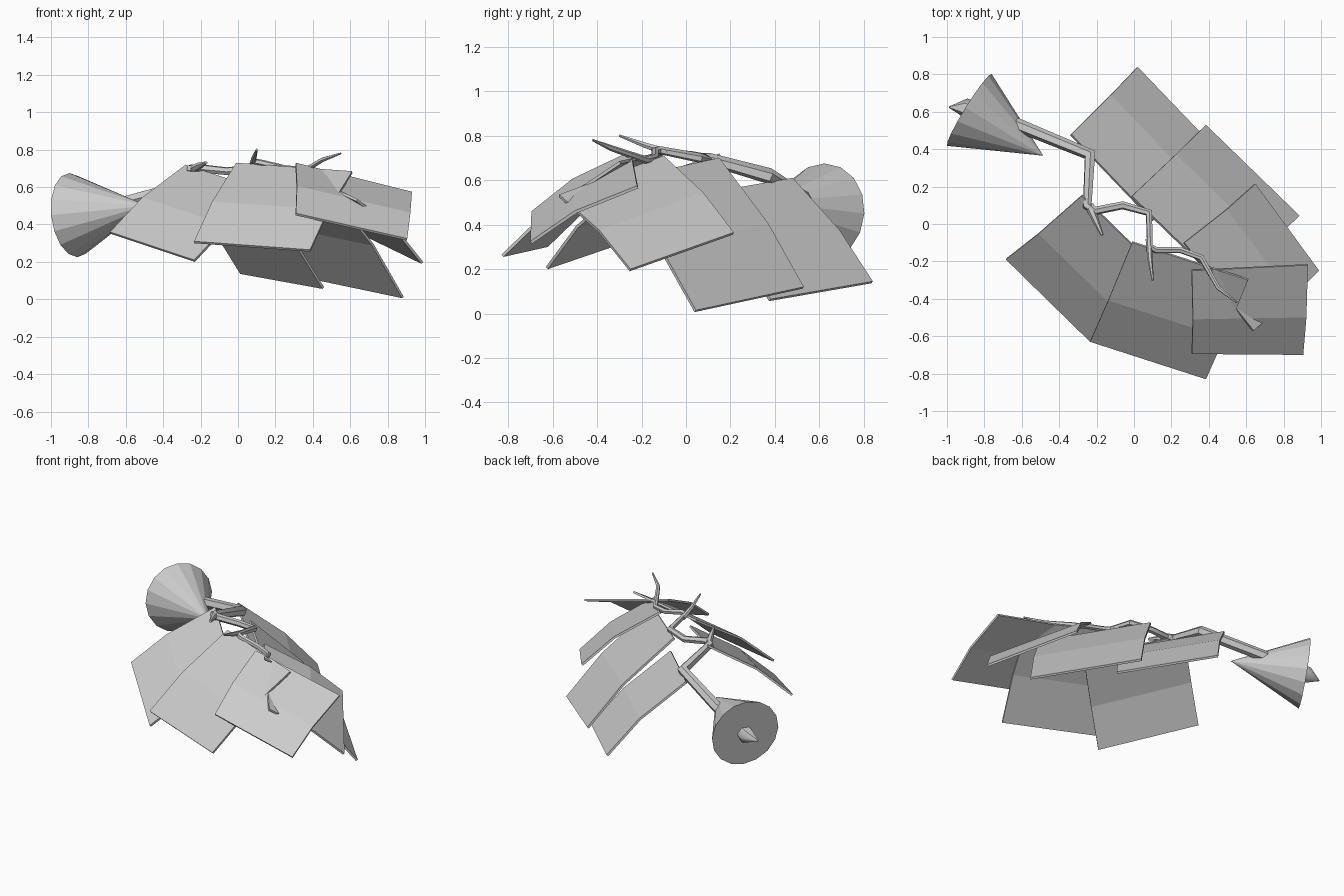
import bpy, bmesh
from mathutils import Vector

if "Cube" in bpy.data.objects:
    bpy.data.objects.remove(bpy.data.objects["Cube"])

grey = bpy.data.materials.new("light_grey")
grey.diffuse_color = (0.6, 0.6, 0.6, 1)
grey.use_nodes = True
grey.node_tree.nodes["Principled BSDF"].inputs["Base Color"].default_value = grey.diffuse_color


def finish(obj, name):
    obj.name = name
    obj.data.materials.clear()
    obj.data.materials.append(grey)


# Leaf panel: square sheet from three corners, gently folded along its middle
def leaf(name, root, side, tip, last=None):
    p1, p2, p3 = Vector(root), Vector(side), Vector(tip)
    p4 = Vector(last) if last else p1 + p3 - p2
    n = (p2 - p1).cross(p3 - p1).normalized()
    if n.z < 0:
        n = -n
    bm = bmesh.new()
    rows = []
    for t, bulge in ((0, 0), (0.55, 0.03), (1, 0)):
        rows.append([bm.verts.new(a.lerp(b, t) + n * bulge) for a, b in ((p1, p2), (p4, p3))])
    for r, s in zip(rows, rows[1:]):
        f = bm.faces.new((r[0], r[1], s[1], s[0]))
        f.normal_update()
        if f.normal.z < 0:
            f.normal_flip()
    me = bpy.data.meshes.new(name)
    bm.to_mesh(me)
    bm.free()
    obj = bpy.data.objects.new(name, me)
    bpy.context.collection.objects.link(obj)
    sol = obj.modifiers.new("thickness", 'SOLIDIFY')
    sol.thickness = 0.014
    sol.offset = -1
    finish(obj, name)


# Tapered stem: points are x, y, z, radius
def stem(name, points):
    cu = bpy.data.curves.new(name, 'CURVE')
    cu.dimensions = '3D'
    cu.bevel_depth = 1.0
    cu.bevel_resolution = 1
    cu.use_fill_caps = True
    sp = cu.splines.new('POLY')
    sp.points.add(len(points) - 1)
    for p, (x, y, z, r) in zip(sp.points, points):
        p.co = (x, y, z, 1)
        p.radius = r
    obj = bpy.data.objects.new(name, cu)
    bpy.context.collection.objects.link(obj)
    bpy.ops.object.select_all(action='DESELECT')
    obj.select_set(True)
    bpy.context.view_layer.objects.active = obj
    bpy.ops.object.convert(target='MESH')
    obj = bpy.context.view_layer.objects.active
    bpy.ops.object.shade_smooth_by_angle(angle=0.9)
    finish(obj, name)


# Cone-shaped holder at the stem's lower end
base, apex = Vector((-0.88, 0.61, 0.45)), Vector((-0.485, 0.365, 0.50))
axis = apex - base
bpy.ops.mesh.primitive_cone_add(vertices=16, radius1=0.226, radius2=0, depth=axis.length,
                                location=(base + apex) / 2,
                                rotation=axis.to_track_quat('Z', 'Y').to_euler())
finish(bpy.context.object, "cone_holder")

# Zigzag main stem and its short side shoots
stem("main_stem", [(-0.99, 0.625, 0.43, 0.003), (-0.90, 0.62, 0.44, 0.052), (-0.60, 0.52, 0.52, 0.036),
                   (-0.235, 0.37, 0.62, 0.036), (-0.25, 0.10, 0.695, 0.028), (-0.21, 0.07, 0.70, 0.024),
                   (-0.06, 0.10, 0.685, 0.022), (0.08, 0.06, 0.70, 0.022), (0.085, -0.12, 0.735, 0.018),
                   (0.12, -0.14, 0.73, 0.018), (0.25, -0.14, 0.70, 0.017), (0.36, -0.18, 0.69, 0.017),
                   (0.45, -0.34, 0.745, 0.013), (0.55, -0.42, 0.78, 0.005)])
stem("side_shoot_1", [(-0.24, 0.10, 0.695, 0.024), (-0.205, 0.02, 0.715, 0.018), (-0.17, -0.06, 0.73, 0.008)])
stem("side_shoot_2", [(0.08, -0.08, 0.725, 0.018), (0.085, -0.18, 0.755, 0.014), (0.10, -0.30, 0.80, 0.006)])

# Front row of leaves
leaf("front_leaf_1", (-0.28, 0.15, 0.72), (-0.685, -0.19, 0.36), (-0.235, -0.63, 0.21))
leaf("front_leaf_2", (-0.01, -0.10, 0.73), (-0.235, -0.63, 0.31), (0.385, -0.83, 0.265))
leaf("front_leaf_3", (0.31, -0.25, 0.73), (0.31, -0.695, 0.46), (0.905, -0.70, 0.325), (0.93, -0.22, 0.575))

# Back row of leaves
leaf("back_leaf_1", (-0.335, 0.48, 0.61), (0.02, 0.84, 0.145), (0.46, 0.38, 0.065))
leaf("back_leaf_2", (-0.01, 0.15, 0.70), (0.385, 0.53, 0.12), (0.885, 0.045, 0.015))
leaf("back_leaf_3", (0.27, -0.10, 0.71), (0.65, 0.215, 0.365), (0.99, -0.25, 0.20), (0.64, -0.57, 0.535))
